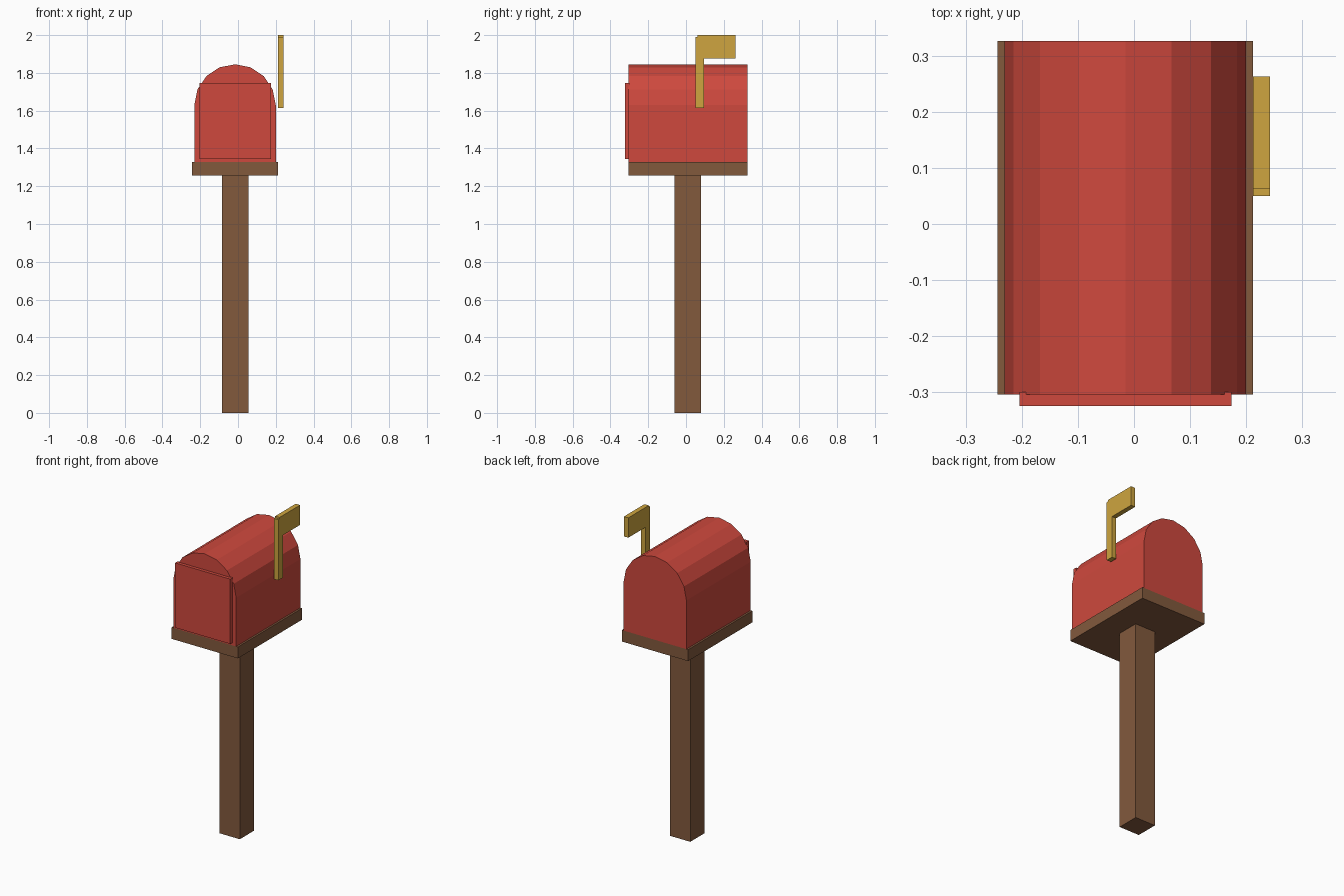
import bpy
import bmesh
from math import cos, sin, pi
from mathutils import Vector

cube = bpy.data.objects.get("Cube")
if cube:
    bpy.data.objects.remove(cube, do_unlink=True)


def material(name, rgb):
    mat = bpy.data.materials.new(name)
    mat.use_nodes = True
    color = (*rgb, 1)
    mat.diffuse_color = color
    mat.node_tree.nodes["Principled BSDF"].inputs["Base Color"].default_value = color
    return mat


red = material("painted red", (0.62, 0.066, 0.047))
brown = material("brown wood", (0.223, 0.1, 0.046))
gold = material("flag yellow", (0.62, 0.375, 0.05))


def extrude(name, points, direction, mat):
    """Flat-sided prism: a closed outline pushed along a direction."""
    bm = bmesh.new()
    face = bm.faces.new([bm.verts.new(p) for p in points])
    result = bmesh.ops.extrude_face_region(bm, geom=[face], use_keep_orig=True)
    moved = [g for g in result["geom"] if isinstance(g, bmesh.types.BMVert)]
    bmesh.ops.translate(bm, verts=moved, vec=Vector(direction))
    bmesh.ops.recalc_face_normals(bm, faces=bm.faces[:])
    mesh = bpy.data.meshes.new(name)
    bm.to_mesh(mesh)
    bm.free()
    mesh.materials.append(mat)
    obj = bpy.data.objects.new(name, mesh)
    bpy.context.collection.objects.link(obj)
    return obj


def box(name, x, y, z, mat):
    base = [(x[0], y[0], z[0]), (x[1], y[0], z[0]),
            (x[1], y[1], z[0]), (x[0], y[1], z[0])]
    return extrude(name, base, (0, 0, z[1] - z[0]), mat)


center_x = -0.0155
front, back = -0.304, 0.326
board_bottom, board_top = 1.257, 1.328

# Wooden post and support board
box("post", (center_x - 0.07, center_x + 0.07), (-0.06, 0.08), (0, board_bottom), brown)
box("support_board", (center_x - 0.2275, center_x + 0.2275), (front, back),
    (board_bottom, board_top), brown)

# Mailbox body: straight walls under an eight-sided half-round roof
radius, spring = 0.2155, 1.63
arch = [(center_x + radius * cos(i * pi / 8), front, spring + radius * sin(i * pi / 8))
        for i in range(9)]
outline = [(center_x + radius, front, board_top)] + arch + [(center_x - radius, front, board_top)]
extrude("mailbox_body", outline, (0, back - front, 0), red)

# Rectangular front door, slightly sunk into the body
box("door", (center_x - 0.189, center_x + 0.189), (-0.324, -0.299), (1.344, 1.746), red)

# Signal flag: upright arm with a plate pointing backward
flag = [(0.05, 1.614), (0.096, 1.614), (0.096, 1.877), (0.263, 1.877),
        (0.263, 2.0), (0.062, 2.0), (0.062, 1.99), (0.05, 1.99)]
extrude("signal_flag", [(0.212, y, z) for y, z in flag], (0.03, 0, 0), gold)
